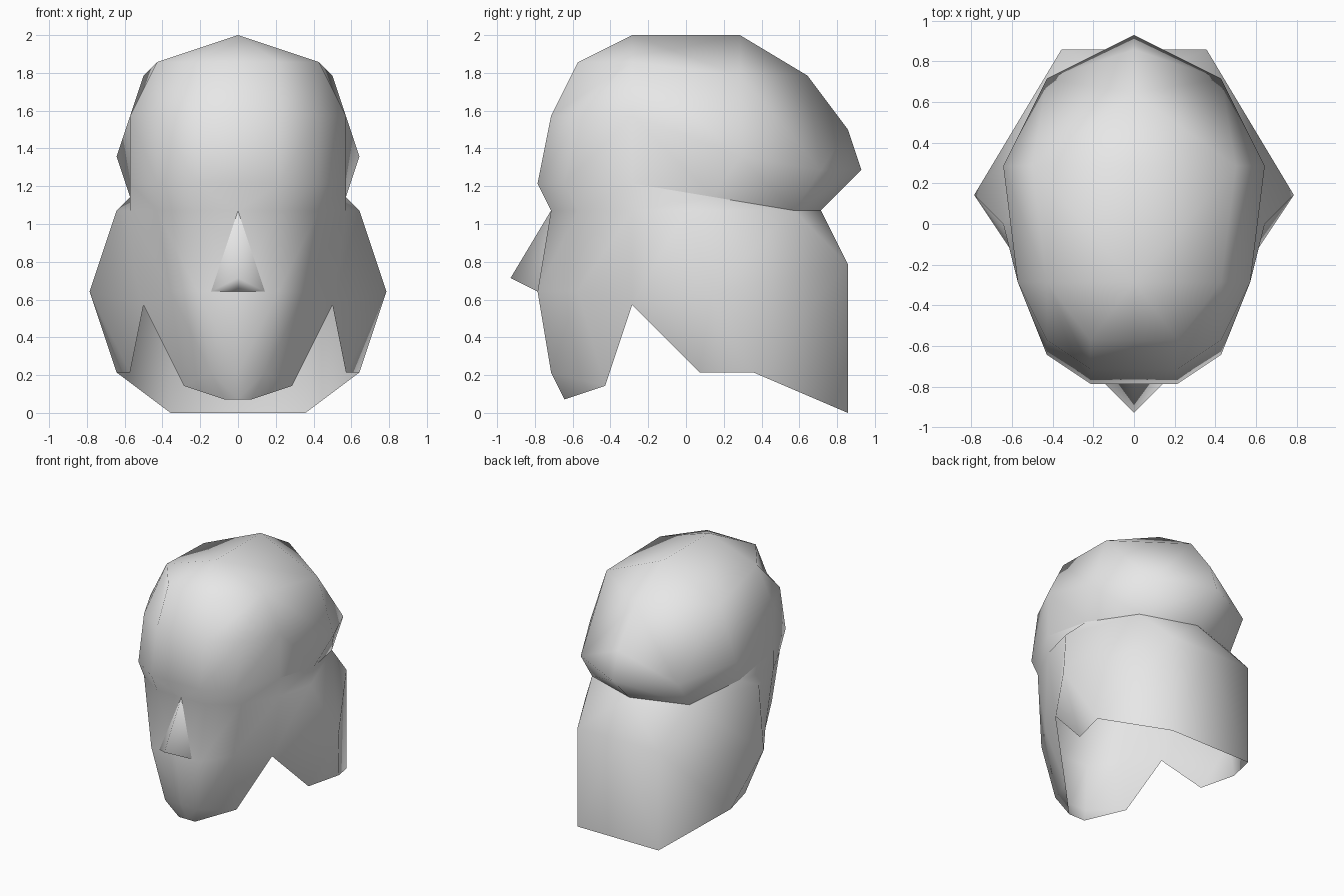
import bpy
import bmesh

cube = bpy.data.objects.get("Cube")
if cube:
    bpy.data.objects.remove(cube, do_unlink=True)

UNIT = 1 / 14  # modelling grid step


def make_material(name, colour):
    material = bpy.data.materials.new(name)
    material.use_nodes = True
    material.diffuse_color = colour
    material.node_tree.nodes["Principled BSDF"].inputs["Base Color"].default_value = colour
    return material


def add_strips(bm, cache, rows):
    """Skin neighbouring rows; repeated points collapse quads to triangles."""
    def vertex(point):
        if point not in cache:
            cache[point] = bm.verts.new([c * UNIT for c in point])
        return cache[point]

    for low, high in zip(rows, rows[1:]):
        for i in range(len(low) - 1):
            corners = (low[i], low[i + 1], high[i + 1], high[i])
            unique = list(dict.fromkeys(corners))
            if len(unique) > 2:
                bm.faces.new([vertex(p) for p in unique])


def build_half(name, patches, material, seam=()):
    """Build the left half from patches, then mirror it across the middle."""
    bm = bmesh.new()
    cache = {}
    for rows in patches:
        add_strips(bm, cache, rows)
    for face in bm.faces:
        face.smooth = True
    for start, end in zip(seam, seam[1:]):
        edge = bm.edges.get((cache[start], cache[end]))
        if edge:
            edge.smooth = False
    mesh = bpy.data.meshes.new(name)
    bm.to_mesh(mesh)
    bm.free()
    mesh.materials.append(material)
    obj = bpy.data.objects.new(name, mesh)
    bpy.context.collection.objects.link(obj)
    mirror = obj.modifiers.new("Mirror", "MIRROR")
    mirror.use_mirror_merge = True
    mirror.merge_threshold = 0.001
    return obj


grey = make_material("light grey", (0.8, 0.8, 0.8, 1))

# Shared outlines: brow across the front, hem round the back
temple = (8, -4, 17)
temple_top = (8, -4, 22)
brow = [(0, -11, 17), (3, -11, 17), (6, -9, 17), temple]
ear, nape_side, nape = (8, 2, 16), (6, 8, 15), (0, 10, 15)
hem = [temple, ear, nape_side, nape]
crown_side, cheek_side, back_side = (7, 4, 25), (9, 4, 19), (6, 10, 18)


def ridge_arch(y, z, *side):
    """Arch starting with a doubled point on the middle ridge."""
    return [(0, y, z), (0, y, z), *side]


# Cranium: arches from the brow over the top to the nape
cranium = [
    brow + [temple],
    [(0, -10, 22), (3, -10, 22), (6, -8, 22), temple_top, temple],
    [(0, -8, 26), (3, -8, 26), (6, -4, 26), temple_top, temple],
    ridge_arch(-4, 28, (6, -4, 26), temple_top, temple),
    ridge_arch(4, 28, crown_side, cheek_side, ear),
    ridge_arch(9, 25, crown_side, cheek_side, ear),
    ridge_arch(12, 21, back_side, back_side, nape_side),
    ridge_arch(13, 18, back_side, back_side, nape_side),
    ridge_arch(10, 15, nape_side, nape_side, nape_side),
]

# Face: rows from the chin up to the brow
jaw, jaw_notch, cheek = (4, -6, 2), (7, -4, 8), (8, -4, 15)
face = [
    [(0, -9, 1), (1, -9, 1), jaw, jaw],
    [(0, -10, 3), (2, -10, 3), jaw, jaw],
    [(0, -11, 9), (3, -11, 9), (5, -8, 9), jaw_notch],
    [(0, -10, 15), (3, -10, 15), (6, -8, 15), cheek],
    brow,
]

# Neck guard: rows from the lower edge up to the hem, front to back
flare = (11, 2, 9)
neck = [
    [jaw_notch, (8, 1, 3), (9, 5, 3), (5, 12, 0), (0, 12, 0)],
    [jaw_notch, flare, flare, (5, 12, 11), (0, 12, 11)],
    [cheek, (9, 0, 15), (9, 0, 15), nape_side, nape],
    [temple, ear, ear, nape_side, nape],
]

build_half("helmet_shell", [cranium, face, neck], grey, hem)

# Nose: small wedge with a pointed tip
nose_corner, nose_top = (2, -11, 9), (0, -10, 15)
nose = [
    [(0, -11, 9), nose_corner],
    [(0, -13, 10), nose_corner],
    [nose_top, nose_top],
]
build_half("nose", [nose], grey)
